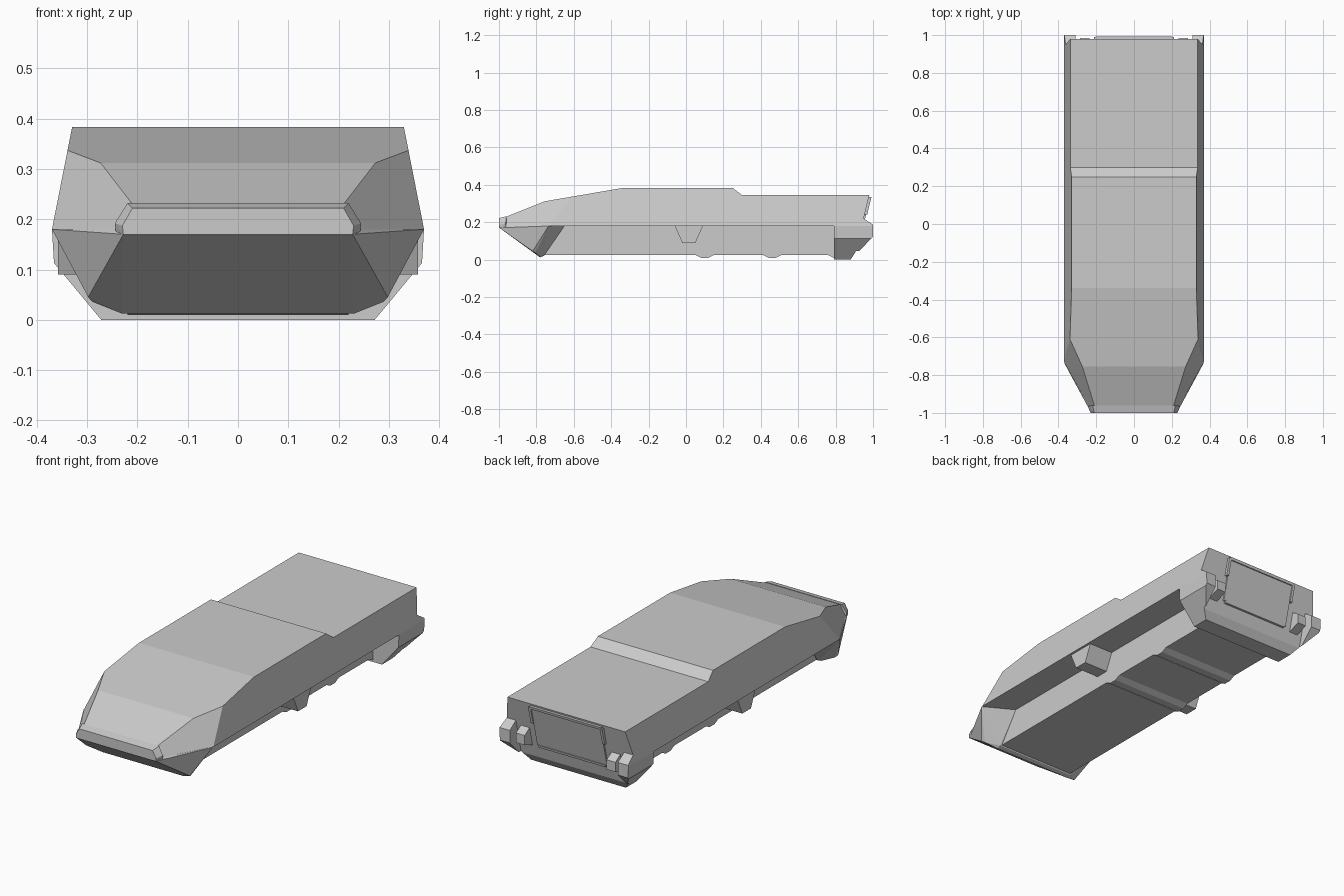
import bpy, bmesh
from mathutils import Vector

if "Cube" in bpy.data.objects:
    bpy.data.objects.remove(bpy.data.objects["Cube"])


def finish(name, bm, mirror=False):
    bmesh.ops.recalc_face_normals(bm, faces=bm.faces)
    me = bpy.data.meshes.new(name)
    bm.to_mesh(me)
    bm.free()
    ob = bpy.data.objects.new(name, me)
    bpy.context.collection.objects.link(ob)
    if mirror:
        ob.modifiers.new("Mirror", 'MIRROR').use_clip = False
    return ob


def prism(name, profile, x0, x1, planes=()):
    """Extrude a (y, z) profile across x, then slice both sides with planes."""
    bm = bmesh.new()
    face = bm.faces.new([bm.verts.new((x0, y, z)) for y, z in profile])
    ext = bmesh.ops.extrude_face_region(bm, geom=[face], use_keep_orig=True)
    verts = [v for v in ext["geom"] if isinstance(v, bmesh.types.BMVert)]
    bmesh.ops.translate(bm, verts=verts, vec=(x1 - x0, 0, 0))
    for co, no in planes:
        for s in (1, -1):
            bmesh.ops.bisect_plane(
                bm, geom=bm.verts[:] + bm.edges[:] + bm.faces[:], dist=1e-5,
                plane_co=(co[0] * s, co[1], co[2]),
                plane_no=(no[0] * s, no[1], no[2]), clear_outer=True)
            rim = [e for e in bm.edges if e.is_boundary]
            if rim:
                bmesh.ops.holes_fill(bm, edges=rim)
    return finish(name, bm, mirror=x0 > 0)


def solid(name, pts):
    """Convex block from right-hand points mirrored across x."""
    bm = bmesh.new()
    for x, y, z in pts:
        for s in (1, -1):
            bm.verts.new((x * s, y, z))
    res = bmesh.ops.convex_hull(bm, input=bm.verts[:])
    junk = {g for g in res["geom_interior"] + res["geom_unused"]
            if isinstance(g, bmesh.types.BMVert)}
    bmesh.ops.delete(bm, geom=list(junk), context='VERTS')
    bmesh.ops.dissolve_limit(bm, angle_limit=0.02, verts=bm.verts[:], edges=bm.edges[:])
    return finish(name, bm)


def plane(a, b, c):
    a, b, c = Vector(a), Vector(b), Vector(c)
    n = (b - a).cross(c - a).normalized()
    return a, n if n.x > 0 else -n


# Slicing planes: leaning side, front corner, lower rear chamfer
side = plane((.37, 0, .18), (.37, 1, .18), (.33, 0, .383))
corner = plane((.37, -.73, .18), (.33, -.63, .333), (.21, -.96, .23))
skirt = plane((.37, 0, .18), (.37, 1, .18), (.366, 0, .113))
chamfer = plane((.366, 0, .113), (.366, 1, .113), (.272, 0, 0))

# Upper hull with stepped roof
prism("upper_hull",
      [(-.98, .18), (-.96, .23), (-.755, .312), (-.34, .383), (.25, .383),
       (.30, .345), (.98, .345), (.94, .18)],
      -.40, .40, [side, corner])

# Nose lip
solid("nose_lip",
      [(.21, -1, .222), (.23, -1, .187), (.228, -1, .17),
       (.22, -.96, .232), (.245, -.965, .192), (.24, -.96, .15)])

# Bow under the nose
solid("bow",
      [(.228, -.998, .17), (.235, -.97, .18), (.37, -.735, .18), (.22, -.65, .18),
       (.298, -.82, .045), (.29, -.805, .036), (.23, -.78, .012), (.228, -.76, .02)])

# Belly tub between the wheel bays, with cross ridges
belly = [(-.70, .18), (-.77, .025)]
for y in (.10, .46):
    belly += [(y - .05, .025), (y - .02, .01), (y + .02, .01), (y + .05, .025)]
belly += [(.76, .025), (.79, .01), (.80, .01), (.80, .18)]
prism("belly_tub", belly, -.22, .22)

# Mid brackets
prism("side_bracket", [(-.06, .18), (-.02, .09), (.05, .09), (.09, .18)], .21, .358)

# Rear block
prism("rear_block",
      [(.79, .18), (.94, .18), (.906, .04), (.88, 0), (.79, 0)],
      -.40, .40, [skirt, chamfer])

# Tail light housings
prism("outer_tail_box",
      [(.93, .22), (.95, .22), (1, .187), (1, .122), (.91, .03), (.89, .03)],
      .31, .40, [side, skirt, chamfer])
prism("inner_tail_box",
      [(.93, .20), (.945, .20), (.985, .175), (.985, .125), (.92, .10), (.90, .10)],
      .235, .285)


# Rear door following the sloped plate
def plate(z0, z1, t):
    y = lambda z: .98 - .2424 * (.345 - z)
    return [(y(z0) - .01, z0), (y(z0) + t, z0), (y(z1) + t, z1), (y(z1) - .01, z1)]


prism("rear_door", plate(.115, .335, .008), -.20, .20)
prism("door_top_rail", plate(.322, .336, .014), -.205, .205)
prism("door_hinge", plate(.24, .33, .014), .198, .212)
prism("door_bottom_rail", plate(.105, .118, .012), -.19, .19)
